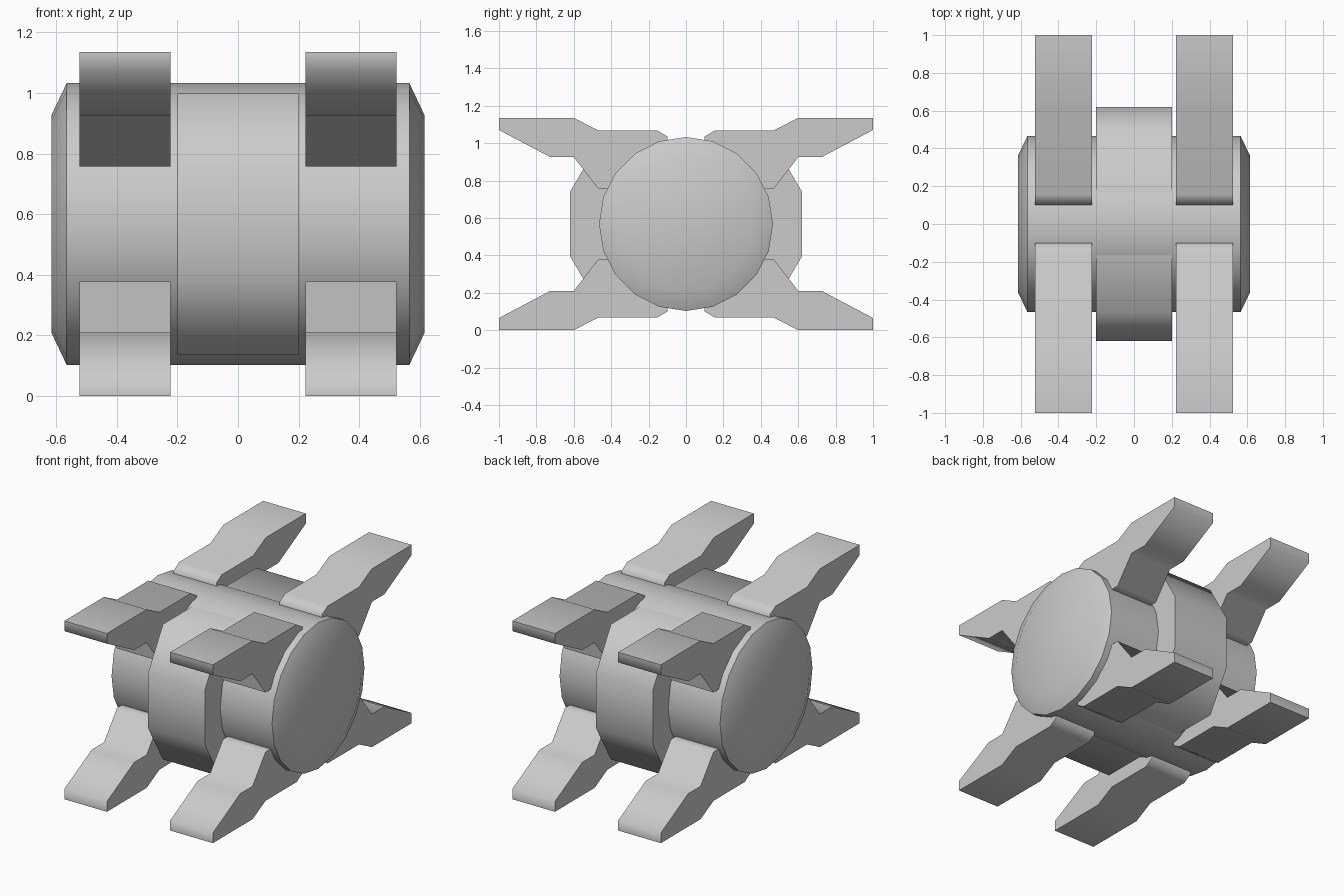
import bpy, bmesh
from math import sin, cos, pi, radians

if "Cube" in bpy.data.objects:
    bpy.data.objects.remove(bpy.data.objects["Cube"])

MID = 0.5675  # height of the horizontal symmetry plane


def finish(name, bm, angle):
    bmesh.ops.recalc_face_normals(bm, faces=bm.faces)
    mesh = bpy.data.meshes.new(name)
    bm.to_mesh(mesh)
    bm.free()
    ob = bpy.data.objects.new(name, mesh)
    bpy.context.collection.objects.link(ob)
    bpy.ops.object.select_all(action='DESELECT')
    ob.select_set(True)
    bpy.context.view_layer.objects.active = ob
    bpy.ops.object.shade_smooth_by_angle(angle=radians(angle))
    return ob


def prism(name, profile, x0, x1, angle=63):
    """Extrude a closed (y, z) profile from x0 to x1."""
    bm = bmesh.new()
    face = bm.faces.new([bm.verts.new((x0, y, z)) for y, z in profile])
    ext = bmesh.ops.extrude_face_region(bm, geom=[face], use_keep_orig=True)
    verts = [g for g in ext['geom'] if isinstance(g, bmesh.types.BMVert)]
    bmesh.ops.translate(bm, verts=verts, vec=(x1 - x0, 0, 0))
    return finish(name, bm, angle)


# Barrel body: 20-sided drum along x with chamfered ends
SIDES = 20
bm = bmesh.new()
rings = []
for x, r in [(-0.615, 0.36), (-0.565, 0.465), (0.565, 0.465), (0.615, 0.36)]:
    rings.append([bm.verts.new((x, r * sin(2 * pi * i / SIDES),
                                MID + r * cos(2 * pi * i / SIDES)))
                  for i in range(SIDES)])
for a, b in zip(rings, rings[1:]):
    for i in range(SIDES):
        j = (i + 1) % SIDES
        bm.faces.new((a[i], a[j], b[j], b[i]))
bm.faces.new(rings[0])
bm.faces.new(rings[-1])
finish("barrel_body", bm, 40)

# Central band: eight-sided block around the middle
quarter = [(0.62, 0.172), (0.47, 0.43)]
band = (quarter + [(-y, z) for y, z in reversed(quarter)]
        + [(-y, -z) for y, z in quarter]
        + [(y, -z) for y, z in reversed(quarter)])
prism("central_band", [(y, MID + z) for y, z in band], -0.2, 0.2)

# Eight legs: one side profile mirrored front/back, top/bottom, left/right
leg = [(1.0, 0.0), (1.0, 0.065), (0.725, 0.21), (0.6, 0.21), (0.47, 0.378),
       (0.40, 0.378), (0.10, 0.15), (0.10, 0.10), (0.155, 0.067),
       (0.47, 0.067), (0.6, 0.0)]
for sy, depth in ((-1, "front"), (1, "back")):
    for up, level in ((False, "lower"), (True, "upper")):
        prof = [(sy * y, 2 * MID - z if up else z) for y, z in leg]
        for x0, side in ((-0.523, "left"), (0.223, "right")):
            prism(f"{level}_{depth}_{side}_leg", prof, x0, x0 + 0.3)
